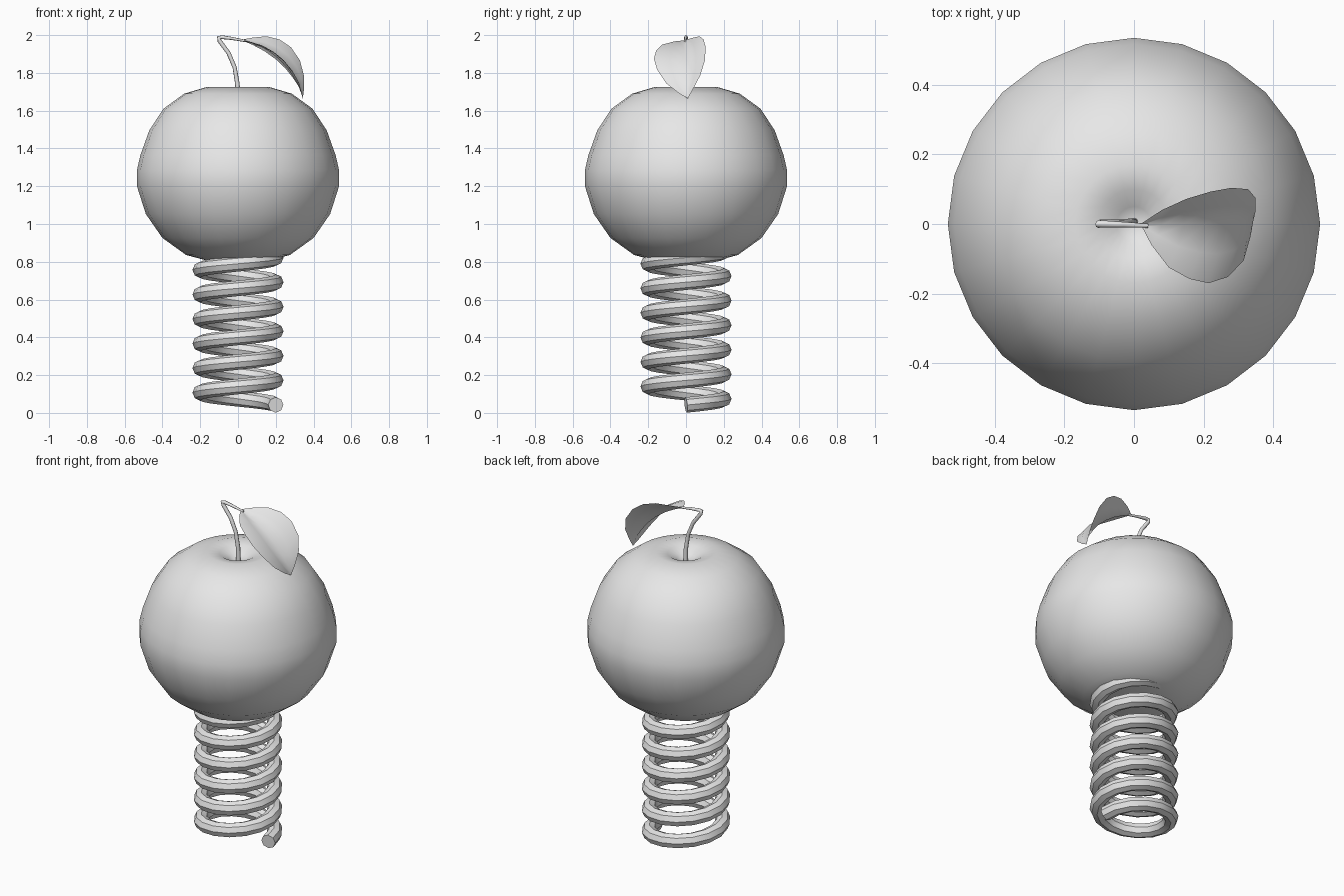
import bpy, bmesh, math
from mathutils import Vector

cube = bpy.data.objects.get("Cube")
if cube:
    bpy.data.objects.remove(cube, do_unlink=True)

grey = bpy.data.materials.new("plain_grey")
grey.use_nodes = True
grey.diffuse_color = (0.8, 0.8, 0.8, 1)
grey.node_tree.nodes["Principled BSDF"].inputs["Base Color"].default_value = (0.8, 0.8, 0.8, 1)


def finish(name, bm, angle, closed=True):
    """Turn a bmesh into a named, shaded object."""
    if closed:
        bmesh.ops.recalc_face_normals(bm, faces=bm.faces)
    mesh = bpy.data.meshes.new(name)
    bm.to_mesh(mesh)
    bm.free()
    mesh.materials.append(grey)
    obj = bpy.data.objects.new(name, mesh)
    bpy.context.collection.objects.link(obj)
    bpy.ops.object.select_all(action='DESELECT')
    bpy.context.view_layer.objects.active = obj
    obj.select_set(True)
    bpy.ops.object.shade_smooth_by_angle(angle=math.radians(angle))
    return obj


def bridge(bm, rows, wrap):
    """Join neighbouring rows of vertices with quads."""
    for a, b in zip(rows, rows[1:]):
        n = len(a)
        for i in range(n if wrap else n - 1):
            j = (i + 1) % n
            bm.faces.new((a[i], a[j], b[j], b[i]))


def tube(name, path, radii, sides, ref, angle):
    """Sweep a regular polygon along a path and cap both ends."""
    bm = bmesh.new()
    rings = []
    for i, p in enumerate(path):
        t = (path[min(i + 1, len(path) - 1)] - path[max(i - 1, 0)]).normalized()
        u = t.cross(ref).normalized()
        v = u.cross(t)
        ring = []
        for k in range(sides):
            a = math.tau * k / sides
            ring.append(bm.verts.new(p + radii[i] * (u * math.cos(a) + v * math.sin(a))))
        rings.append(ring)
    bridge(bm, rings, True)
    bm.faces.new(rings[0])
    bm.faces.new(rings[-1])
    return finish(name, bm, angle)


# Fruit body: lathed profile with a dimple under the stem
profile = [(0, 1.655), (.05, 1.68), (.1, 1.71), (.17, 1.724), (.285, 1.69), (.395, 1.61),
           (.47, 1.495), (.517, 1.364), (.535, 1.285), (.535, 1.2), (.488, 1.053),
           (.4, .926), (.275, .836), (.17, .808), (0, .8)]
bm = bmesh.new()
verts = [bm.verts.new((r, 0, z)) for r, z in profile]
edges = [bm.edges.new(pair) for pair in zip(verts, verts[1:])]
bmesh.ops.spin(bm, geom=verts + edges, axis=(0, 0, 1), cent=(0, 0, 0),
               angle=math.tau, steps=24, use_duplicate=False)
bmesh.ops.remove_doubles(bm, verts=bm.verts, dist=0.0005)
finish("fruit_body", bm, 60)

# Coil spring, running up into the fruit
STEPS, TURNS, PITCH = 16, 6.5, 0.13
coil = []
for i in range(int(STEPS * TURNS) + 1):
    a = math.tau * i / STEPS
    coil.append(Vector((.2 * math.cos(a), .2 * math.sin(a), .042 + PITCH * i / STEPS)))
tube("spring", coil, [.041] * len(coil), 8, Vector((0, 0, 1)), 30)

# Bent stem, tapering towards the leaf
stem = [(0, .005, 1.64), (-.003, .005, 1.74), (-.018, .004, 1.83), (-.05, .003, 1.905),
        (-.098, .002, 1.97), (-.102, 0, 1.987), (-.085, 0, 1.989), (-.03, -.002, 1.982),
        (.04, -.005, 1.969)]
widths = [.013, .012, .011, .011, .011, .011, .01, .008, .006]
tube("stem", [Vector(p) for p in stem], widths, 8, Vector((0, 1, 0)), 60)

# Leaf: back edge, midrib and front edge at each station, folded along the midrib
back = [(.025, .004, 1.977), (.08, .04, 1.987), (.15, .072, 1.994), (.22, .093, 1.977),
        (.28, .104, 1.936), (.328, .1, 1.866), (.349, .075, 1.786), (.349, .035, 1.71)]
rib = [(.025, -.004, 1.971), (.08, -.004, 1.947), (.14, -.003, 1.915), (.2, -.003, 1.872),
       (.25, -.002, 1.825), (.29, 0, 1.775), (.32, .002, 1.73), (.336, .005, 1.69)]
front = [(.025, -.012, 1.972), (.05, -.06, 1.967), (.1, -.125, 1.95), (.16, -.158, 1.918),
         (.215, -.17, 1.875), (.27, -.152, 1.815), (.315, -.105, 1.745), (.335, -.035, 1.69)]
bm = bmesh.new()
rows = []
for b, m, f in zip(back, rib, front):
    b, m, f = Vector(b), Vector(m), Vector(f)
    lift = Vector((.05, 0, .1))
    row = [f, (f + m) / 2 + lift * (m - f).length, m, (m + b) / 2 + lift * (b - m).length * .5, b]
    rows.append([bm.verts.new(p) for p in row])
bridge(bm, rows, False)
tip = bm.verts.new((.343, .01, 1.665))
for a, b in zip(rows[-1], rows[-1][1:]):
    bm.faces.new((a, b, tip))
bmesh.ops.recalc_face_normals(bm, faces=bm.faces)
if sum(f.normal.z for f in bm.faces) < 0:
    bmesh.ops.reverse_faces(bm, faces=bm.faces)
finish("leaf", bm, 80, closed=False)
